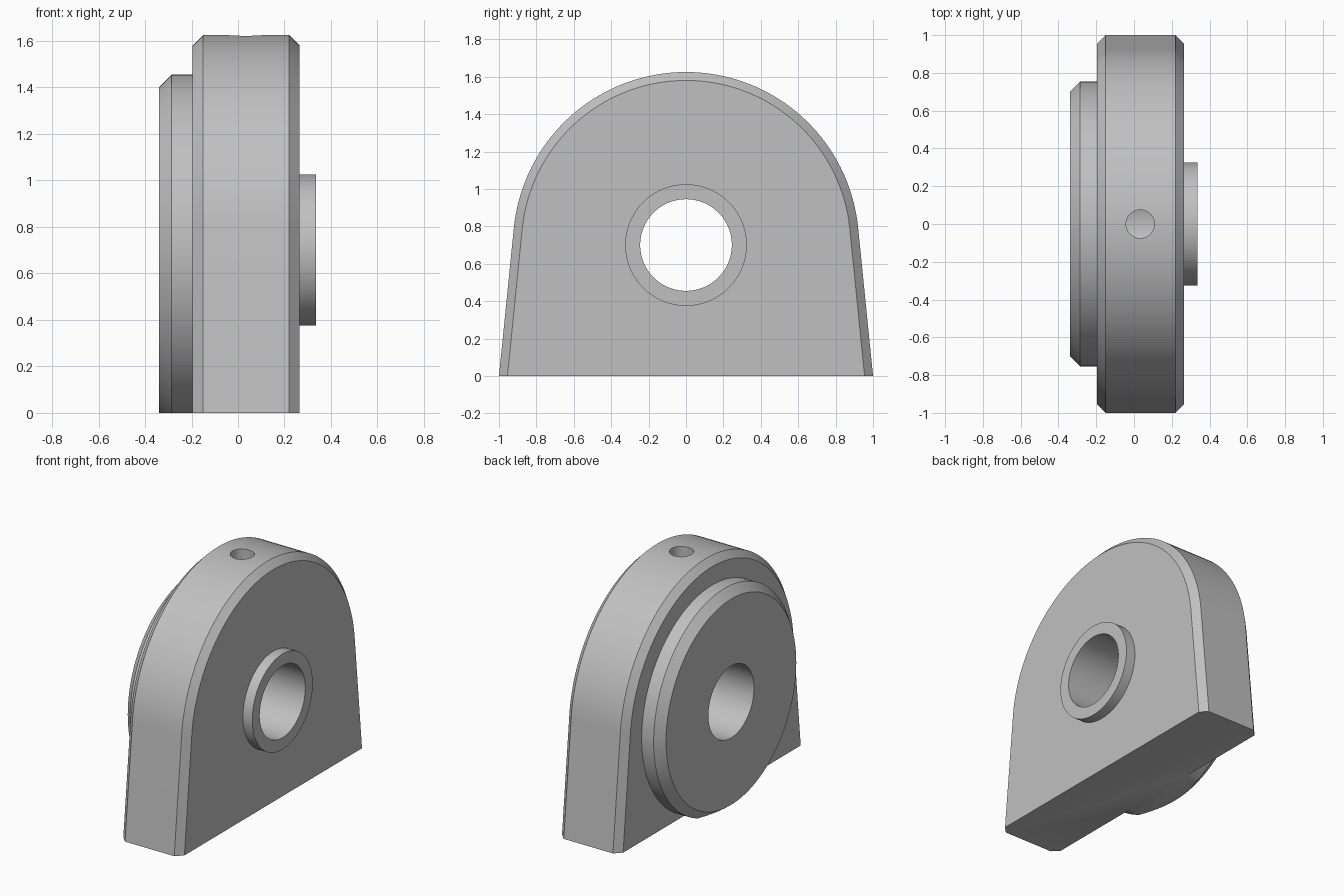
import bpy, bmesh
from math import acos, atan2, cos, sin, hypot, pi

cube = bpy.data.objects.get("Cube")
if cube:
    bpy.data.objects.remove(cube, do_unlink=True)

AXIS_Z = 0.70      # height of the bore axis
ARCH_R = 0.925     # radius of the rounded top
BEVEL = 0.045      # chamfer on the housing rim

grey = bpy.data.materials.new("plain grey")
grey.use_nodes = True
grey.diffuse_color = (0.53, 0.53, 0.53, 1)
grey.node_tree.nodes["Principled BSDF"].inputs["Base Color"].default_value = grey.diffuse_color


def loft(name, rings):
    """Solid through matching rings of points, closed at both ends."""
    bm = bmesh.new()
    loops = [[bm.verts.new(p) for p in ring] for ring in rings]
    n = len(loops[0])
    for a, b in zip(loops, loops[1:]):
        for i in range(n):
            bm.faces.new((a[i], a[(i + 1) % n], b[(i + 1) % n], b[i]))
    bm.faces.new(loops[0])
    bm.faces.new(loops[-1])
    bmesh.ops.recalc_face_normals(bm, faces=bm.faces)
    mesh = bpy.data.meshes.new(name)
    bm.to_mesh(mesh)
    bm.free()
    mesh.materials.append(grey)
    obj = bpy.data.objects.new(name, mesh)
    bpy.context.collection.objects.link(obj)
    return obj


def turned(name, profile, n=128):
    """Round part about the bore axis, from (x, radius) stations."""
    return loft(name, [[(x, r * cos(2 * pi * i / n), AXIS_Z + r * sin(2 * pi * i / n))
                        for i in range(n)] for x, r in profile])


def arch(x, inset, n=72):
    """Housing outline: round top with tangent sides that splay towards the base."""
    tilt = acos(ARCH_R / hypot(1, AXIS_Z)) - atan2(AXIS_Z, 1)
    r = ARCH_R - inset
    pts = []
    for i in range(n + 1):
        a = tilt + (pi - 2 * tilt) * i / n
        pts.append((x, r * cos(a), AXIS_Z + r * sin(a)))
    low = -0.1     # runs past the ground and is trimmed later
    y = (r - (low - AXIS_Z) * sin(tilt)) / cos(tilt)
    return [(x, y, low)] + pts + [(x, -y, low)]


def combine(target, tool, operation):
    mod = target.modifiers.new(tool.name, "BOOLEAN")
    mod.operation = operation
    mod.solver = "EXACT"
    mod.object = tool
    bpy.context.view_layer.objects.active = target
    bpy.ops.object.modifier_apply(modifier=mod.name)
    bpy.data.objects.remove(tool, do_unlink=True)


# Chamfered housing
block = loft("bearing_housing", [arch(-0.195, BEVEL), arch(-0.15, 0),
                                 arch(0.22, 0), arch(0.265, BEVEL)])

# Large chamfered disc on one side, small boss on the other
combine(block, turned("side_disc", [(-0.34, 0.70), (-0.285, 0.755), (0, 0.755)]), "UNION")
combine(block, turned("bore_boss", [(0.05, 0.325), (0.335, 0.325)]), "UNION")

# Through bore
combine(block, turned("bore_cutter", [(-1, 0.245), (1, 0.245)]), "DIFFERENCE")

# Oil hole from the crown down to the bore
bpy.ops.mesh.primitive_cylinder_add(vertices=48, radius=0.075, depth=1.2,
                                    location=(0.033, 0, AXIS_Z + 0.6))
hole = bpy.context.object
hole.name = "oil_hole_cutter"
hole.data.materials.append(grey)
combine(block, hole, "DIFFERENCE")

# Flat foot
bpy.ops.mesh.primitive_cube_add(size=4, location=(0, 0, -2))
ground = bpy.context.object
ground.name = "foot_cutter"
ground.data.materials.append(grey)
combine(block, ground, "DIFFERENCE")

bpy.ops.object.select_all(action="DESELECT")
block.select_set(True)
bpy.context.view_layer.objects.active = block
bpy.ops.object.shade_smooth_by_angle(angle=pi / 6)
